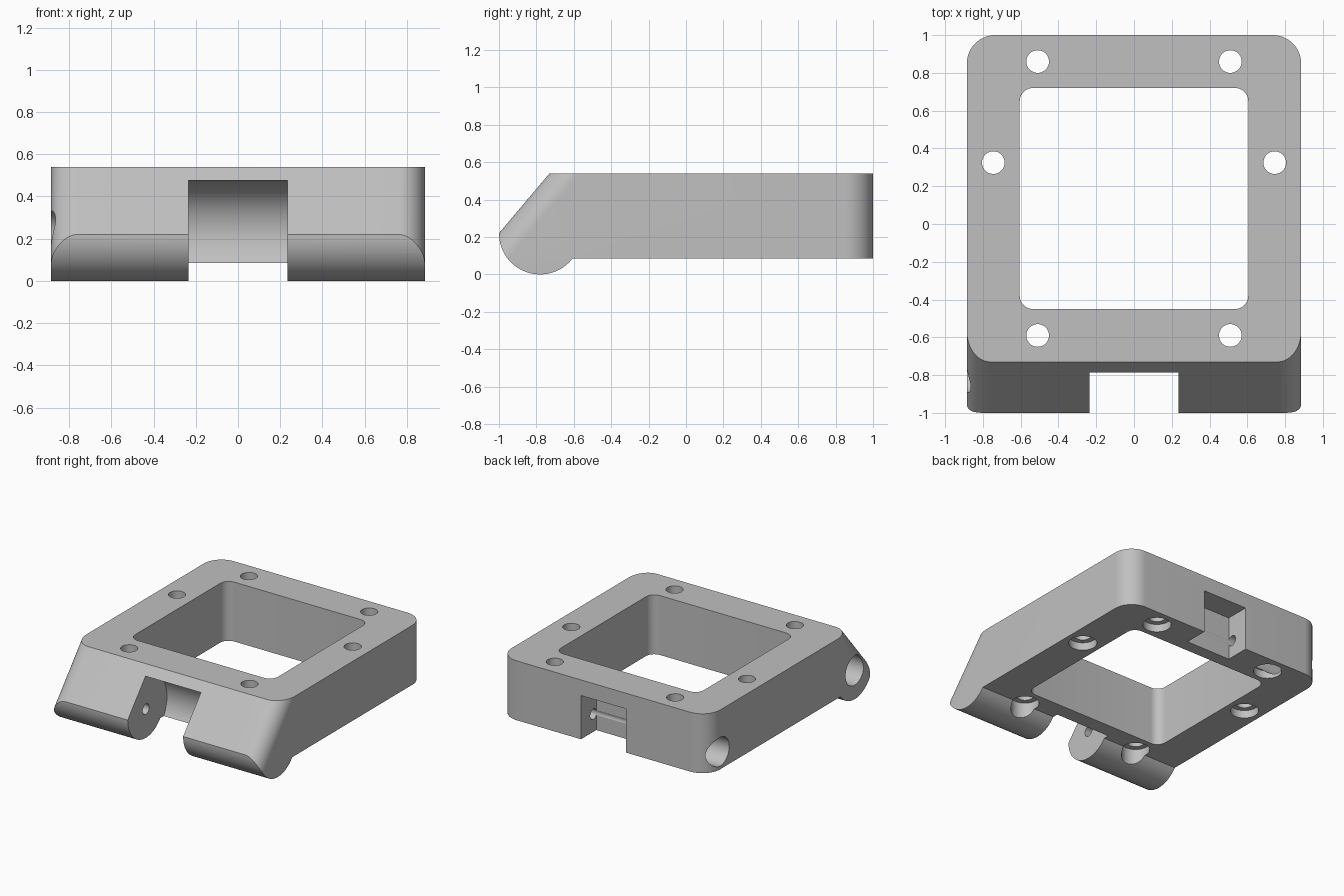
import bpy, bmesh, math
from mathutils import Vector as V

if "Cube" in bpy.data.objects:
    bpy.data.objects.remove(bpy.data.objects["Cube"])

W = 0.885                      # half width
HY, HZ, HR = -0.78, 0.22, 0.22  # hinge axis and barrel radius
X, Y, Z = V((1, 0, 0)), V((0, 1, 0)), V((0, 0, 1))

grey = bpy.data.materials.new("plain grey")
grey.diffuse_color = (0.53, 0.53, 0.53, 1)
grey.use_nodes = True
grey.node_tree.nodes["Principled BSDF"].inputs["Base Color"].default_value = grey.diffuse_color


def arc(cx, cy, r, a0, a1, n):
    """Points on an arc, angles in degrees."""
    return [(cx + r * math.cos(math.radians(a0 + (a1 - a0) * i / n)),
             cy + r * math.sin(math.radians(a0 + (a1 - a0) * i / n))) for i in range(n + 1)]


def prism(name, pts, origin, u, v, w, lo, hi):
    """Extrude a 2D outline in the u/v plane along w from lo to hi."""
    bm = bmesh.new()
    ends = [[bm.verts.new(origin + u * a + v * b + w * k) for a, b in pts] for k in (lo, hi)]
    n = len(pts)
    bm.faces.new(ends[0])
    bm.faces.new(ends[1])
    for i in range(n):
        j = (i + 1) % n
        bm.faces.new((ends[0][i], ends[0][j], ends[1][j], ends[1][i]))
    bmesh.ops.recalc_face_normals(bm, faces=bm.faces)
    mesh = bpy.data.meshes.new(name)
    bm.to_mesh(mesh)
    bm.free()
    obj = bpy.data.objects.new(name, mesh)
    bpy.context.collection.objects.link(obj)
    return obj


def cut(pts, origin, u, v, w, lo, hi):
    """Subtract a prism from the frame, then discard the cutter."""
    tool = prism("cutter", pts, origin, u, v, w, lo, hi)
    tool.hide_render = True
    mod = frame.modifiers.new("cut", 'BOOLEAN')
    mod.operation, mod.solver, mod.object = 'DIFFERENCE', 'EXACT', tool
    bpy.context.view_layer.objects.active = frame
    bpy.ops.object.modifier_apply(modifier=mod.name)
    bpy.data.objects.remove(tool)


def bore_z(x, y, r, lo, hi):
    cut(arc(0, 0, r, 0, 360, 40)[:-1], V((x, y, 0)), X, Y, Z, lo, hi)


def bore_x(y, z, r, lo, hi, n=40):
    cut(arc(0, 0, r, 0, 360, n)[:-1], V((0, y, z)), Y, Z, X, lo, hi)


def corner(side, r, origin, inward, along):
    """Round one long corner edge; inward points away from the end face."""
    pts = arc(W - r, r, r, 0, -90, 14) + [(W - r, -0.1), (W + 0.1, -0.1), (W + 0.1, r)]
    cut(pts, origin, X * side, inward, along, -1, 1.5)


# Side profile: slab, sloped front and round hinge barrel
profile = arc(HY, HZ, HR, 180, 322.1, 36) + [(1, 0.085), (1, 0.54), (-0.73, 0.54)]
frame = prism("frame", profile, V((0, 0, 0)), Y, Z, X, -W, W)

# Rounded corners: upright at the back, following the slope at the front
slope = V((0, 0.27, 0.32)).normalized()
into = V((0, slope.z, -slope.y))
for s in (-1, 1):
    corner(s, 0.15, V((0, 1, 0)), -Y, Z)
    corner(s, 0.125, V((0, -1, 0.22)), into, slope)

# Central opening with rounded corners
r, ox, y0, y1 = 0.07, 0.605, -0.45, 0.72
opening = (arc(ox - r, y1 - r, r, 0, 90, 8) + arc(-ox + r, y1 - r, r, 90, 180, 8)
           + arc(-ox + r, y0 + r, r, 180, 270, 8) + arc(ox - r, y0 + r, r, 270, 360, 8))
cut(opening, V((0, 0, 0)), X, Y, Z, -0.2, 0.8)

# Round hinge slot at the front and latch notch at the back
bore_x(HY, HZ, 0.255, -0.235, 0.235, 64)
cut([(-0.19, 0.815), (0.19, 0.815), (0.19, 1.2), (-0.19, 1.2)],
    V((0, 0, 0)), X, Y, Z, -0.1, 0.42)

# Pin bores: wide from the left side, narrow and blind towards the right
for y, rad, end, tip in ((HY, 0.112, -0.35, 0.55), (0.85, 0.11, -0.3, 0.4)):
    bore_x(y, HZ, rad, -1.2, end)
    bore_x(y, HZ, 0.04, end - 0.1, tip, 16)

# Screw holes with counterbores underneath
for s in (-1, 1):
    for x, y in ((0.51, 0.86), (0.745, 0.325), (0.51, -0.59)):
        bore_z(s * x, y, 0.06, -0.2, 0.8)
        bore_z(s * x, y, 0.1, -0.2, 0.145)

frame.data.materials.clear()
frame.data.materials.append(grey)
for p in frame.data.polygons:
    p.material_index = 0
bpy.ops.object.select_all(action='DESELECT')
frame.select_set(True)
bpy.context.view_layer.objects.active = frame
bpy.ops.object.shade_smooth_by_angle(angle=math.radians(30))
